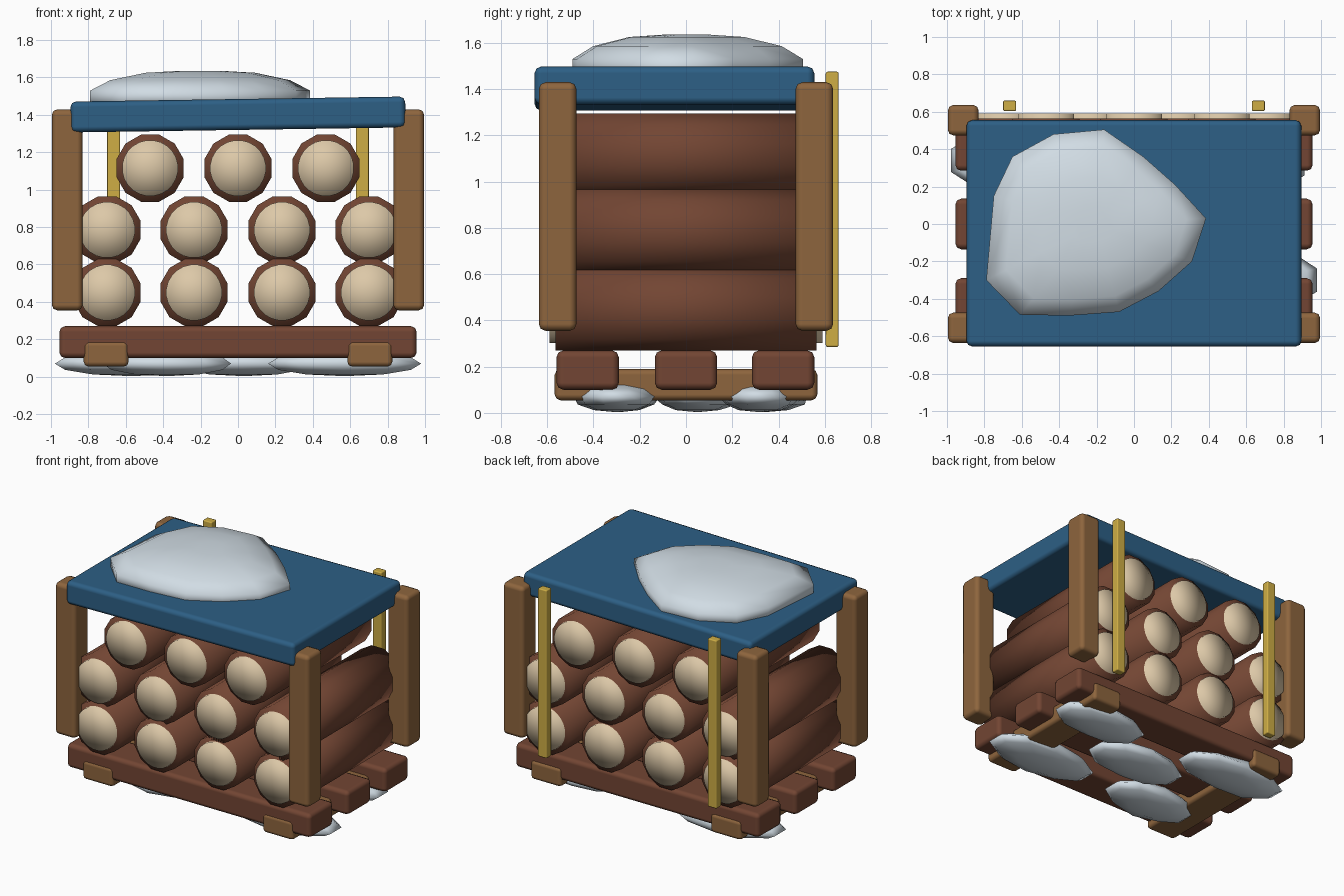
import bpy, bmesh, math, random
from mathutils import Matrix, Vector

if "Cube" in bpy.data.objects:
    bpy.data.objects.remove(bpy.data.objects["Cube"], do_unlink=True)

random.seed(4)


def material(name, r, g, b):
    m = bpy.data.materials.new(name)
    m.use_nodes = True
    m.diffuse_color = (r, g, b, 1)
    m.node_tree.nodes["Principled BSDF"].inputs["Base Color"].default_value = (r, g, b, 1)
    return m


BARK = material("bark brown", 0.17, 0.06, 0.033)
WOOD = material("post wood", 0.27, 0.13, 0.047)
CUT = material("cut log cream", 0.72, 0.58, 0.39)
BLUE = material("cover blue", 0.026, 0.115, 0.235)
SNOW = material("snow", 0.64, 0.72, 0.78)
YELLOW = material("marker yellow", 0.62, 0.42, 0.06)


def finish(name, bm, mat, smooth=True):
    bmesh.ops.recalc_face_normals(bm, faces=bm.faces)
    mesh = bpy.data.meshes.new(name)
    bm.to_mesh(mesh)
    bm.free()
    mesh.materials.append(mat)
    for p in mesh.polygons:
        p.use_smooth = smooth
    ob = bpy.data.objects.new(name, mesh)
    bpy.context.collection.objects.link(ob)
    return ob


def box(name, centre, size, mat, bevel=0.03):
    bm = bmesh.new()
    bmesh.ops.create_cube(bm, size=1)
    bmesh.ops.scale(bm, vec=size, verts=bm.verts)
    ob = finish(name, bm, mat)
    ob.location = centre
    mod = ob.modifiers.new("rounded edges", "BEVEL")
    mod.width = bevel
    mod.segments = 2
    mod.harden_normals = True
    return ob


def rod(name, x, z, radius, length, sides, mat):
    # Cylinder lying along y
    bm = bmesh.new()
    turn = Matrix.Rotation(math.pi / 2, 4, "X") @ Matrix.Rotation(math.pi / sides, 4, "Z")
    bmesh.ops.create_cone(bm, cap_ends=True, cap_tris=True, segments=sides,
                          radius1=radius, radius2=radius, depth=length, matrix=turn)
    ob = finish(name, bm, mat)
    ob.location = (x, 0, z)
    return ob


# Stacked logs with pale cut ends
wide, narrow = (-0.7, -0.235, 0.235, 0.7), (-0.47, 0, 0.47)
for z, row in ((0.45, wide), (0.785, wide), (1.115, narrow)):
    for x in row:
        rod("log", x, z, 0.186, 1.13, 12, BARK)
        rod("log_cut_ends", x, z, 0.15, 1.18, 24, CUT)

# Base planks and the skids under them
for y in (-0.425, 0, 0.42):
    box("base_plank", (0, y, 0.185), (1.91, 0.27, 0.17), BARK)
for x in (-0.705, 0.705):
    box("skid", (x, 0, 0.122), (0.24, 1.135, 0.135), WOOD, 0.025)

# Corner posts and rear marker poles
for x in (-0.913, 0.913):
    for y in (-0.555, 0.555):
        box("corner_post", (x, y, 0.892), (0.165, 0.163, 1.075), WOOD)
for x in (-0.665, 0.665):
    box("marker_pole", (x, 0.632, 0.88), (0.07, 0.056, 1.19), YELLOW, 0.008)

# Slightly tilted cover
cover = box("cover", (0, -0.05, 1.402), (1.79, 1.21, 0.165), BLUE)
cover.rotation_euler.y = -0.015

# Snow drift on the cover: its outline, drawn in towards a low crown
outline = [(-0.79, -0.3), (-0.75, 0.15), (-0.65, 0.36), (-0.43, 0.48), (-0.16, 0.505),
           (0.05, 0.36), (0.22, 0.21), (0.385, 0.03), (0.31, -0.2), (0.13, -0.36),
           (-0.08, -0.47), (-0.35, -0.49), (-0.61, -0.485)]
crown = Vector((-0.2, 0, 0))
bm = bmesh.new()
rings = []
for scale, z in ((1, 1.45), (1, 1.53), (0.82, 1.585), (0.5, 1.625), (0.2, 1.635)):
    rings.append([bm.verts.new(crown.lerp(Vector((x, y, 0)), scale) + Vector((0, 0, z)))
                  for x, y in outline])
for low, high in zip(rings, rings[1:]):
    for i in range(len(outline)):
        j = (i + 1) % len(outline)
        bm.faces.new((low[i], low[j], high[j], high[i]))
bm.faces.new(rings[-1])
bm.faces.new(rings[0][::-1])
finish("snow_on_cover", bm, SNOW)

# Flattened snow lumps beneath the base
for x, y, rx, ry in ((0.57, -0.3, 0.43, 0.2), (0.57, 0.32, 0.36, 0.19), (0.03, 0.05, 0.38, 0.2),
                     (-0.57, 0.34, 0.43, 0.2), (-0.38, -0.29, 0.36, 0.2)):
    bm = bmesh.new()
    bmesh.ops.create_uvsphere(bm, u_segments=10, v_segments=6, radius=1)
    for v in bm.verts:
        if abs(v.co.x) < 0.9:
            v.co.y *= random.uniform(0.88, 1.04)
        v.co = (x + v.co.x * rx, y + v.co.y * ry, 0.07 + v.co.z * 0.067)
    finish("ground_snow", bm, SNOW)
